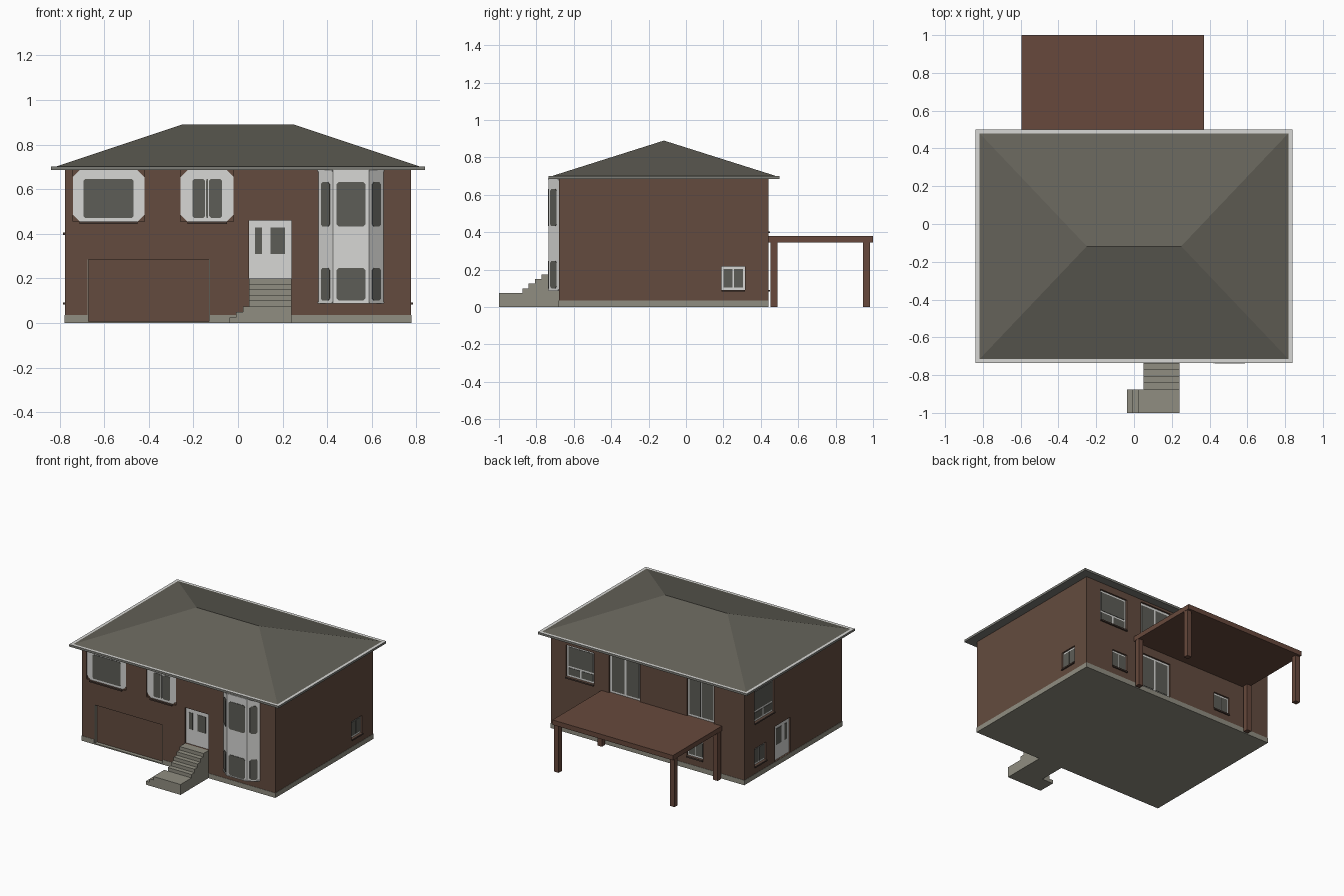
import bpy, bmesh, math
from mathutils import Vector as V

if "Cube" in bpy.data.objects:
    bpy.data.objects.remove(bpy.data.objects["Cube"])


def material(name, rgb):
    m = bpy.data.materials.new(name)
    m.diffuse_color = (*rgb, 1)
    m.use_nodes = True
    m.node_tree.nodes["Principled BSDF"].inputs["Base Color"].default_value = m.diffuse_color
    return m


BRICK = material("brick", (0.125, 0.071, 0.049))
TIMBER = material("deck timber", (0.135, 0.066, 0.045))
SILL = material("dark sill", (0.07, 0.045, 0.035))
ROOF = material("roof shingle", (0.128, 0.122, 0.10))
EAVE = material("eave grey", (0.20, 0.20, 0.18))
CONCRETE = material("concrete", (0.28, 0.27, 0.22))
WHITE = material("white trim", (0.68, 0.68, 0.66))
GLASS = material("glass", (0.11, 0.11, 0.095))


def prism(name, pts, offset, mat):
    """Extrude a flat polygon by an offset vector."""
    bm = bmesh.new()
    a = [bm.verts.new(p) for p in pts]
    b = [bm.verts.new(V(p) + V(offset)) for p in pts]
    bm.faces.new(a)
    bm.faces.new(b[::-1])
    n = len(a)
    for i in range(n):
        bm.faces.new((a[i], b[i], b[(i + 1) % n], a[(i + 1) % n]))
    bmesh.ops.recalc_face_normals(bm, faces=bm.faces)
    me = bpy.data.meshes.new(name)
    bm.to_mesh(me)
    bm.free()
    me.materials.append(mat)
    ob = bpy.data.objects.new(name, me)
    bpy.context.collection.objects.link(ob)
    return ob


def box(name, x0, x1, y0, y1, z0, z1, mat):
    return prism(name, [(x0, y0, z0), (x1, y0, z0), (x1, y1, z0), (x0, y1, z0)],
                 (0, 0, z1 - z0), mat)


# wall planes: origin, along direction, outward normal
X, Y0, Y1, R = 0.775, -0.68, 0.44, 0.018
SIDES = {"front": (V((0, Y0, 0)), V((1, 0, 0)), V((0, -1, 0))),
         "back": (V((0, Y1, 0)), V((1, 0, 0)), V((0, 1, 0))),
         "left": (V((-X, 0, 0)), V((0, 1, 0)), V((-1, 0, 0))),
         "right": (V((X, 0, 0)), V((0, 1, 0)), V((1, 0, 0)))}


def plate(name, side, u0, u1, z0, z1, d0, d1, mat, c=0):
    """Panel on a wall plane between depths d0 and d1, corners cut by c."""
    o, u, n = SIDES[side]
    if c:
        uv = [(u0 + c, z0), (u1 - c, z0), (u1, z0 + c), (u1, z1 - c),
              (u1 - c, z1), (u0 + c, z1), (u0, z1 - c), (u0, z0 + c)]
    else:
        uv = [(u0, z0), (u1, z0), (u1, z1), (u0, z1)]
    pts = [o + u * a + V((0, 0, b)) + n * d0 for a, b in uv]
    return prism(name, pts, n * (d1 - d0), mat)


cutters = []


def opening(name, side, u0, u1, z0, z1, panes, c=0, sill=True, depth=R):
    """Recessed white panel with glass panes given as fractions of its size."""
    cutters.append(plate("cutter", side, u0, u1, z0, z1, -depth, 0.05, BRICK))
    plate(name + "_frame", side, u0, u1, z0, z1, -depth - 0.002, -depth + 0.006, WHITE, c)
    w, h = u1 - u0, z1 - z0
    for a, b, lo, hi in panes:
        plate(name + "_glass", side, u0 + a * w, u0 + b * w, z0 + lo * h, z0 + hi * h,
              -depth + 0.004, -depth + 0.009, GLASS, min(0.008, c))
    if sill:
        plate(name + "_sill", side, u0 + c, u1 - c, z0 - 0.01, z0, -0.005, 0.01, SILL)


# walls and foundation
walls = box("walls", -X, X, Y0, Y1, 0.03, 0.69, BRICK)
base = box("foundation", -X - .002, X + .002, Y0 - .002, Y1 + .002, 0, 0.035, CONCRETE)

DOOR = [(0.14, 0.3, 0.42, 0.88), (0.5, 0.84, 0.42, 0.88)]
SMALL = [(0.08, 0.47, 0.1, 0.9), (0.53, 0.92, 0.1, 0.9)]
LARGE = [(0.06, 0.94, 0.34, 0.94), (0.06, 0.47, 0.06, 0.28), (0.53, 0.94, 0.06, 0.28)]
SLIDER = [(0.06, 0.47, 0.05, 0.94), (0.53, 0.94, 0.05, 0.94)]

# front openings
opening("wide_window", "front", -0.74, -0.42, 0.455, 0.685, [(0.15, 0.85, 0.07, 0.83)], 0.03, depth=0.012)
opening("twin_window", "front", -0.257, -0.02, 0.455, 0.685,
        [(0.22, 0.46, 0.07, 0.83), (0.48, 0.52, 0.07, 0.83), (0.54, 0.78, 0.07, 0.83)], 0.03, depth=0.012)
opening("front_door", "front", 0.05, 0.24, 0.2, 0.46, DOOR, 0, False)

# back openings
opening("back_large_window", "back", 0.43, 0.655, 0.405, 0.635, LARGE)
for u0, u1, z0, z1 in [(0.06, 0.308, 0.38, 0.668), (-0.534, -0.317, 0.38, 0.668),
                       (0.06, 0.308, 0.036, 0.285)]:
    opening("sliding_door", "back", u0, u1, z0, z1, SLIDER, 0, False)
opening("back_small_window", "back", 0.43, 0.555, 0.092, 0.217, SMALL)
opening("back_small_window", "back", -0.445, -0.315, 0.092, 0.217, SMALL)

# side openings
opening("right_small_window", "right", 0.19, 0.315, 0.092, 0.217, SMALL)
opening("left_small_window", "left", 0.19, 0.325, 0.092, 0.217, SMALL)
opening("left_large_window", "left", 0.097, 0.325, 0.405, 0.635, LARGE)
opening("left_door", "left", -0.09, 0.09, 0.036, 0.29, DOOR, 0, False)

# garage recess, door and jambs
g0, g1, gz = -0.675, -0.125, 0.285
cutters.append(plate("cutter", "front", g0, g1, 0.008, gz, -0.03, 0.05, BRICK))
plate("garage_door", "front", g0, g1, 0.008, gz, -0.034, -0.025, BRICK)
for a in (g0, g1 - 0.004):
    plate("garage_jamb", "front", a, a + 0.004, 0.008, gz, -0.028, 0, CONCRETE)

# cut the openings
for target in (walls, base):
    for cut in cutters:
        m = target.modifiers.new("opening", 'BOOLEAN')
        m.operation, m.object, m.solver = 'DIFFERENCE', cut, 'EXACT'
    bpy.context.view_layer.objects.active = target
    for m in list(target.modifiers):
        bpy.ops.object.modifier_apply(modifier=m.name)
for cut in cutters:
    bpy.data.objects.remove(cut)

# two storey bay window
bay = [V((0.36, Y0, 0)), V((0.425, -0.735, 0)), V((0.588, -0.735, 0)), V((0.652, Y0, 0))]
prism("bay_window", [p + V((0, 0, 0.087)) for p in bay], (0, 0, 0.6), WHITE)
for i in range(3):
    d = bay[i + 1] - bay[i]
    u = d.normalized()
    key = "bay%d" % i
    SIDES[key] = (bay[i], u, V((u.y, -u.x, 0)))
    gap = 0.017
    for z0, z1 in ((0.1, 0.247), (0.432, 0.632)):
        plate("bay_glass", key, gap, d.length - gap, z0, z1, -0.002, 0.003, GLASS, 0.01)
    for z in (0.089, 0.68):
        plate("bay_band", key, 0, d.length, z, z + 0.006, -0.002, 0.004, WHITE)

# eave slab: light rim on top, grey sides and soffit
eave = box("eaves", -0.838, 0.838, -0.735, 0.5, 0.685, 0.701, EAVE)
eave.data.materials.append(WHITE)
for f in eave.data.polygons:
    f.material_index = 1 if f.normal.z > 0.5 else 0

# hip roof: box with its top pulled in to a ridge
roof = box("hip_roof", -0.82, 0.82, -0.718, 0.483, 0.7, 0.89, ROOF)
bm = bmesh.new()
bm.from_mesh(roof.data)
for v in bm.verts:
    if v.co.z > 0.8:
        v.co.x, v.co.y = math.copysign(0.25, v.co.x), -0.118
bmesh.ops.remove_doubles(bm, verts=bm.verts, dist=0.001)
bmesh.ops.recalc_face_normals(bm, faces=bm.faces)
bm.to_mesh(roof.data)
bm.free()

# front steps with landing and side steps
prof = [(Y0, 0), (-1, 0), (-1, 0.075), (-0.875, 0.075)]
y, z = -0.875, 0.075
for i in range(5):
    z += 0.025
    prof.append((y, z))
    y = Y0 if i == 4 else y + 0.034
    prof.append((y, z))
prism("front_steps", [(0.05, a, b) for a, b in prof], (0.19, 0, 0), CONCRETE)
for x0, x1, h in ((0.022, 0.05, 0.075), (-0.008, 0.022, 0.05), (-0.038, -0.008, 0.025)):
    box("side_step", x0, x1, -1, -0.875, 0, h, CONCRETE)

# back deck and posts
box("deck", -0.595, 0.37, Y1, 1.0, 0.345, 0.38, TIMBER)
for x in (-0.578, 0.35):
    for y in (0.47, 0.965):
        box("deck_post", x - 0.018, x + 0.018, y - 0.018, y + 0.018, 0, 0.346, TIMBER)
